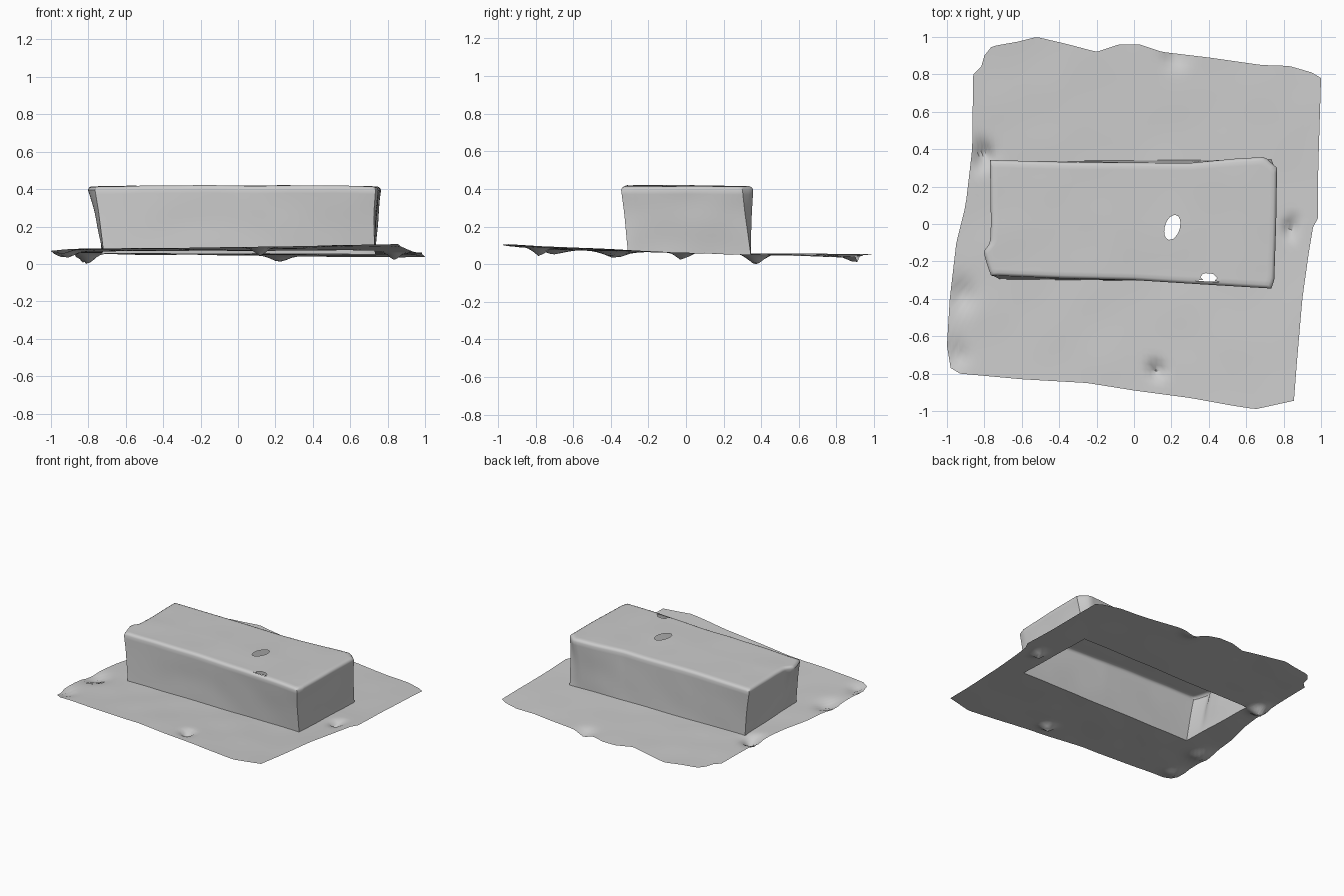
import bpy, bmesh, math
from mathutils import Vector, noise

if "Cube" in bpy.data.objects:
    bpy.data.objects.remove(bpy.data.objects["Cube"], do_unlink=True)

grey = bpy.data.materials.new("light grey")
grey.use_nodes = True
grey.diffuse_color = (0.6, 0.6, 0.6, 1)
grey.node_tree.nodes["Principled BSDF"].inputs["Base Color"].default_value = (0.6, 0.6, 0.6, 1)

LONG, SHORT = 64, 28   # divisions along the box length and depth


def resample(points, n):
    """Spread n + 1 points evenly along a polyline."""
    pts = [Vector(p) for p in points]
    lens = [(b - a).length for a, b in zip(pts, pts[1:])]
    total, out = sum(lens), []
    for i in range(n + 1):
        d, k = total * i / n, 0
        while k < len(lens) - 1 and d > lens[k]:
            d -= lens[k]
            k += 1
        out.append(pts[k].lerp(pts[k + 1], min(1, d / lens[k])))
    return out


def ring(front, right, back, left):
    """Closed loop made of four sides, counter-clockwise from above."""
    loop = []
    for side, n in ((front, LONG), (right, SHORT), (back, LONG), (left, SHORT)):
        loop += resample(side, n)[:-1]
    return loop


def wobble(x, y, z=0.0, freq=4.0):
    return noise.noise(Vector((x * freq, y * freq, z * freq + 3.7)))


# Dents in the ground sheet: x, y, depth, radius
DENTS = [(-.81, .37, .057, .055), (.22, .9, .032, .06), (.12, -.78, .045, .04),
         (-.92, -.38, .035, .07), (.84, -.02, .04, .04), (-.95, -.7, .025, .06)]


def sheet_z(x, y):
    z = .062 - .026 * y - .012 * x * y + .008 * y * y + .004 * wobble(x, y)
    for dx, dy, depth, r in DENTS:
        z -= depth * math.exp(-((x - dx) ** 2 + (y - dy) ** 2) / (r * r))
    return max(z, 0)


def top_z(x, y):
    return .42 - .01 * x * x - .012 * max(0, y) + .004 * wobble(x, y, 1)


def loft(bm, rings):
    """Skin a stack of closed loops of equal length."""
    rows = [[bm.verts.new(p) for p in r] for r in rings]
    for a, b in zip(rows, rows[1:]):
        n = len(a)
        for i in range(n):
            bm.faces.new((a[i], a[(i + 1) % n], b[(i + 1) % n], b[i]))


def finish(bm, name, upward):
    bmesh.ops.remove_doubles(bm, verts=bm.verts, dist=.0004)
    bmesh.ops.recalc_face_normals(bm, faces=bm.faces)
    bm.normal_update()
    if sum(f.normal.z * f.calc_area() for f in bm.faces if upward(f)) < 0:
        bmesh.ops.reverse_faces(bm, faces=bm.faces)
    me = bpy.data.meshes.new(name)
    bm.to_mesh(me)
    bm.free()
    me.materials.append(grey)
    ob = bpy.data.objects.new(name, me)
    bpy.context.collection.objects.link(ob)
    bpy.ops.object.select_all(action='DESELECT')
    ob.select_set(True)
    bpy.context.view_layer.objects.active = ob
    bpy.ops.object.shade_smooth_by_angle(angle=math.radians(40))


# Box footprint, where the box meets the sheet
a, b, c, d = (-.72, -.295), (.73, -.31), (.735, .345), (-.73, .335)
foot = ring([a, b], [b, c], [c, d], [d, a])

# Ragged outer edge of the sheet
outline = ring(
    [(-.98, -.77), (-.93, -.8), (-.6, -.83), (-.25, -.85), (0, -.89), (.3, -.93),
     (.52, -.97), (.65, -.99), (.855, -.945)],
    [(.855, -.945), (.87, -.75), (.9, -.4), (.935, -.15), (.96, 0), (.985, .03),
     (.985, .3), (1, .78)],
    [(1, .78), (.95, .81), (.83, .845), (.68, .85), (.4, .89), (.15, .92), (.03, .96),
     (-.08, .96), (-.2, .92), (-.35, .96), (-.52, 1), (-.62, .975), (-.76, .95), (-.8, .9)],
    [(-.8, .9), (-.82, .83), (-.86, .8), (-.865, .4), (-.9, .1), (-.95, -.1),
     (-.985, -.4), (-1, -.65), (-.98, -.77)])

# Ground sheet with an opening under the box
bm = bmesh.new()
ROWS = 20
rings = []
for k in range(ROWS + 1):
    flat = [p.lerp(q, k / ROWS) for p, q in zip(foot, outline)]
    rings.append([(p.x, p.y, sheet_z(p.x, p.y)) for p in flat])
loft(bm, rings)
finish(bm, "ground_sheet", lambda f: True)

# Upper edge of the box, one polyline per side
front = [(-.765, -.275), (-.4, -.29), (0, -.3), (.4, -.325), (.735, -.345)]
right = [(.735, -.345), (.75, -.3), (.76, 0), (.765, .3)]
back = [(.765, .3), (.7, .358), (.55, .35), (.3, .326), (-.3, .33), (-.77, .342)]
left = [(-.77, .342), (-.765, 0), (-.77, -.1), (-.805, -.15), (-.785, -.22), (-.765, -.275)]
rim = ring(front, right, back, left)


def inset(p):
    """Pull a point slightly inward for the rounded upper edge."""
    return Vector((p.x * .977, p.y * .945))


# Box walls, lightly dented, with a rounded upper edge
bm = bmesh.new()
WALL = 14
rings = []
for k in range(WALL + 1):
    t = k / WALL
    loop = []
    for p, q in zip(foot, rim):
        v = p.lerp(q, t)
        z = sheet_z(p.x, p.y) * (1 - t) + (top_z(q.x, q.y) - .018) * t
        s = 1 + math.sin(math.pi * t) * (.012 * wobble(v.x, v.y, z) - .006)
        loop.append((v.x * s, v.y * s, z))
    rings.append(loop)
for t, drop in ((.35, .006), (1, 0)):
    loop = []
    for q in rim:
        v, w = q.lerp(inset(q), t), inset(q)
        loop.append((v.x, v.y, top_z(w.x, w.y) - drop))
    rings.append(loop)
loft(bm, rings)

# Box top: a patch blended between the four upper edges
f, r = resample(front, LONG), resample(right, SHORT)
bk, l = resample(back, LONG)[::-1], resample(left, SHORT)[::-1]
grid = []
for j in range(SHORT + 1):
    v, row = j / SHORT, []
    for i in range(LONG + 1):
        u = i / LONG
        p = f[i] * (1 - v) + bk[i] * v + l[j] * (1 - u) + r[j] * u
        p -= (f[0] * (1 - u) + f[-1] * u) * (1 - v) + (bk[0] * (1 - u) + bk[-1] * u) * v
        p = inset(p)
        row.append(bm.verts.new((p.x, p.y, top_z(p.x, p.y))))
    grid.append(row)
top_faces = [bm.faces.new((grid[j][i], grid[j][i + 1], grid[j + 1][i + 1], grid[j + 1][i]))
             for j in range(SHORT) for i in range(LONG)]

# Two torn holes in the top: x, y, half width, half depth, tilt
for hx, hy, rx, ry, tilt in ((.205, -.018, .04, .07, -.3), (.4, -.285, .045, .022, -.1)):
    def local(co):
        x, y = co.x - hx, co.y - hy
        ca, sa = math.cos(tilt), math.sin(tilt)
        return (x * ca + y * sa) / rx, (-x * sa + y * ca) / ry
    gone = [q for q in top_faces if q.is_valid and math.hypot(*local(q.calc_center_median())) < 1]
    edge = {v for q in gone for v in q.verts if any(o not in gone for o in v.link_faces)}
    bmesh.ops.delete(bm, geom=gone, context='FACES')
    for v in edge:
        m = math.hypot(*local(v.co))
        if m > .3:
            v.co.x, v.co.y = hx + (v.co.x - hx) / m, hy + (v.co.y - hy) / m
finish(bm, "box", lambda q: q.calc_center_median().z > .38)
